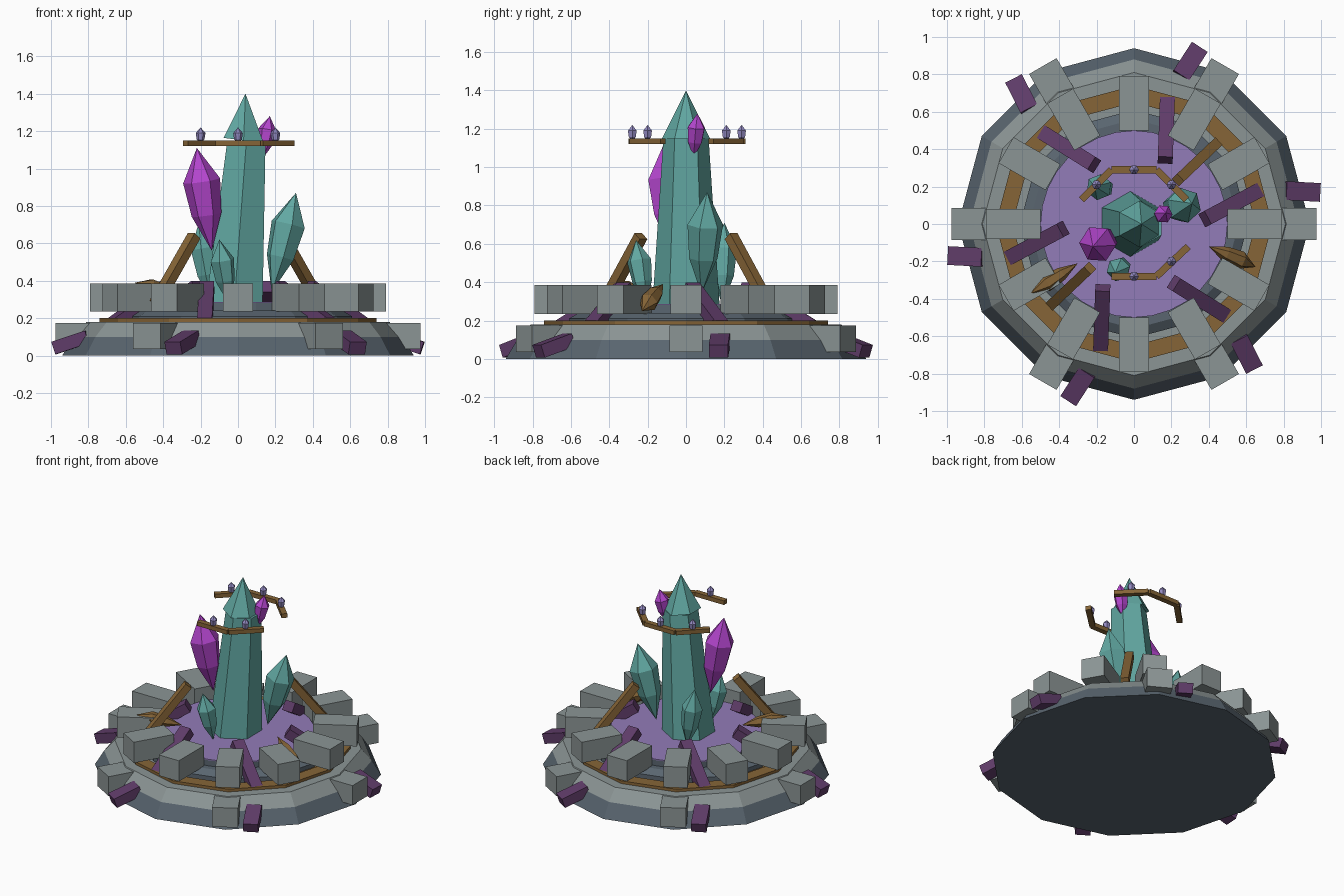
import bpy, bmesh
from math import sin, cos, pi, radians
from mathutils import Vector, Matrix

cube = bpy.data.objects.get("Cube")
if cube:
    bpy.data.objects.remove(cube, do_unlink=True)


def material(name, rgb):
    m = bpy.data.materials.new(name)
    m.use_nodes = True
    m.diffuse_color = (*rgb, 1)
    m.node_tree.nodes["Principled BSDF"].inputs["Base Color"].default_value = (*rgb, 1)
    return m


STONE = material("grey_stone", (.26, .30, .30))
SLATE = material("dark_slate", (.10, .13, .16))
WOOD = material("brown_wood", (.24, .13, .038))
FLOOR = material("violet_floor", (.29, .20, .48))
SHARD = material("plum", (.115, .045, .14))
TEAL = material("teal_crystal", (.12, .39, .36))
MAGENTA = material("magenta_crystal", (.45, .06, .61))
LAVENDER = material("lavender_crystal", (.30, .26, .55))


def finish(name, bm, mat):
    bmesh.ops.recalc_face_normals(bm, faces=bm.faces)
    me = bpy.data.meshes.new(name)
    bm.to_mesh(me)
    bm.free()
    me.materials.append(mat)
    ob = bpy.data.objects.new(name, me)
    bpy.context.collection.objects.link(ob)
    return ob


def loft(name, rings, sides, mat, turn=0.0):
    """Skin polygons given as (centre, radius, frame); zero radius makes a point."""
    bm = bmesh.new()
    loops = []
    for centre, r, frame in rings:
        if r == 0:
            loops.append([bm.verts.new(centre)])
            continue
        angles = [2 * pi * i / sides + turn for i in range(sides)]
        loops.append([bm.verts.new(Vector(centre) + frame @ Vector((r * cos(a), r * sin(a), 0)))
                      for a in angles])
    for a, b in zip(loops, loops[1:]):
        for i in range(sides):
            j = (i + 1) % sides
            if len(a) == 1:
                bm.faces.new((a[0], b[j], b[i]))
            elif len(b) == 1:
                bm.faces.new((a[i], a[j], b[0]))
            else:
                bm.faces.new((a[i], a[j], b[j], b[i]))
    for end in (loops[0], loops[-1]):
        if len(end) > 1:
            bm.faces.new(end)
    return finish(name, bm, mat)


def tier(name, profile, sides, mat):
    upright = Matrix.Identity(3)
    return loft(name, [((0, 0, z), r, upright) for r, z in profile], sides, mat)


def crystal(name, foot, tip, r, mat, sides=6, low=.35, high=.68, low_r=.8):
    foot, tip = Vector(foot), Vector(tip)
    frame = (tip - foot).to_track_quat('Z', 'Y').to_matrix()
    return loft(name, [(foot, 0, frame), (foot.lerp(tip, low), r * low_r, frame),
                       (foot.lerp(tip, high), r, frame), (tip, 0, frame)], sides, mat)


def beam(name, a, b, width, height, mat):
    """Box running from a to b with its width kept level."""
    a, b = Vector(a), Vector(b)
    d = (b - a).normalized()
    side = Vector((0, 0, 1)).cross(d).normalized()
    up = d.cross(side)
    frame = Matrix((d * (b - a).length, side * width, up * height)).transposed().to_4x4()
    bm = bmesh.new()
    bmesh.ops.create_cube(bm, size=1, matrix=Matrix.Translation((a + b) / 2) @ frame)
    return finish(name, bm, mat)


def polar(r, degrees, z):
    return Vector((r * cos(radians(degrees)), r * sin(radians(degrees)), z))


# Stepped round platform
tier("platform_base", [(.94, 0), (.88, .1)], 12, SLATE)
tier("platform_step", [(.88, .1), (.81, .18)], 12, STONE)
tier("wooden_ring", [(.74, .18), (.74, .2), (.65, .2), (.65, .18)], 12, WOOD)
tier("inner_step", [(.61, .18), (.61, .21), (.56, .24)], 12, SLATE)
tier("inner_drum", [(.5, .2), (.5, .28)], 32, SLATE)
tier("violet_floor", [(.5, .28), (.5, .287)], 32, FLOOR)

# Stone blocks around the platform
for i in range(12):
    beam("upper_block", polar(.5, i * 30, .31), polar(.79, i * 30, .31), .16, .15, STONE)
for i in range(6):
    beam("lower_block", polar(.7, i * 60, .105), polar(.975, i * 60, .105), .17, .14, STONE)

# Plum shards poking through the inner and outer rings
for i in range(6):
    centre = polar(.53, 11 + i * 60, .27)
    reach = polar(.16, 28 + i * 60, -.1)
    beam("inner_shard", centre - reach, centre + reach, .08, .07, SHARD)
    centre = polar(.912, 11 + i * 60, .07)
    reach = polar(.09, -3 + i * 60, -.03)
    beam("outer_shard", centre - reach, centre + reach, .1, .07, SHARD)

# Leaning central spire with its separate cap
level = Matrix.Identity(3)
loft("spire", [((-.02, 0, .28), .175, level), ((.045, 0, 1.15), .118, level)], 6, TEAL, pi / 2)
tilted = Matrix.Rotation(.13, 3, 'Y')
loft("spire_cap", [((.03, 0, 1.15), .125, tilted), ((.04, 0, 1.4), 0, tilted)], 6, TEAL, pi / 2)

# Large crystals around the spire
crystal("magenta_crystal", (-.14, -.08, .56), (-.22, -.12, 1.11), .1, MAGENTA)
crystal("small_magenta_crystal", (.13, .04, 1.05), (.17, .06, 1.28), .05, MAGENTA)
crystal("left_crystal", (.18, .08, .34), (.31, .11, .87), .095, TEAL)
crystal("front_crystal", (-.05, -.21, .28), (-.1, -.26, .62), .065, TEAL)
crystal("back_crystal", (-.14, .19, .28), (-.21, .2, .71), .07, TEAL)

# Brown crystals lying across the blocks
crystal("right_brown_crystal", (-.3, -.21, .32), (-.55, -.37, .39), .045, WOOD)
crystal("left_brown_crystal", (.4, -.12, .39), (.65, -.23, .25), .05, WOOD)

# Leaning wooden struts
for s in (-1, 1):
    beam("wooden_strut", (s * .44, s * .43, .28), (s * .235, s * .235, .64), .055, .05, WOOD)

# Floating wooden arcs: complete at the back, broken at the front
back = [(-.28, .13), (-.12, .29), (.12, .29), (.28, .13)]
front = [(-.12, -.28), (.12, -.28), (.29, -.12)]
for name, path in (("back_arc", back), ("front_arc", front)):
    for a, b in zip(path, path[1:]):
        beam(name, (*a, 1.135), (*b, 1.135), .038, .03, WOOD)

# Small lavender crystals standing on the arcs
for x, y in ((-.2, .21), (0, .29), (.2, .21), (0, -.28), (.2, -.2)):
    crystal("arc_crystal", (x, y, 1.135), (x, y, 1.22), .026, LAVENDER, low=.25, high=.65)
